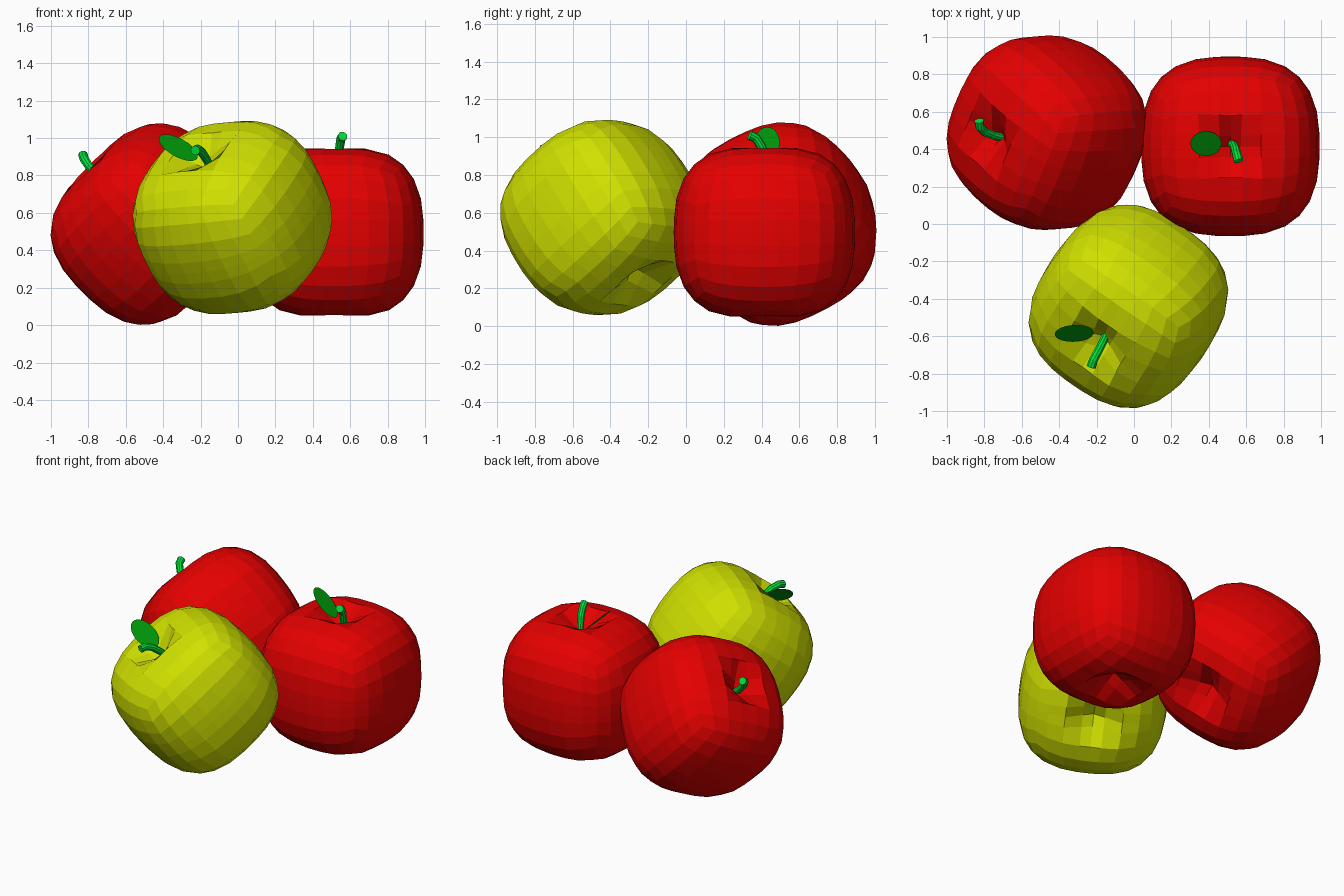
import bpy, bmesh, math
from mathutils import Vector, Matrix

if "Cube" in bpy.data.objects:
    bpy.data.objects.remove(bpy.data.objects["Cube"])


def material(name, rgb):
    m = bpy.data.materials.new(name)
    m.diffuse_color = (*rgb, 1)
    m.use_nodes = True
    m.node_tree.nodes["Principled BSDF"].inputs["Base Color"].default_value = m.diffuse_color
    return m


RED = material("apple red", (0.78, 0.0, 0.0))
YELLOW = material("apple yellow green", (0.63, 0.75, 0.0))
STEM = material("stem green", (0.0, 0.75, 0.045))
LEAF = material("leaf green", (0.0, 0.3, 0.003))

GRID = [0, 0.15, 0.40, 0.69, 1]      # spacing of loops from face centre to edge


def add(name, mesh, mat, matrix):
    ob = bpy.data.objects.new(name, mesh)
    mesh.materials.clear()
    mesh.materials.append(mat)
    bpy.context.collection.objects.link(ob)
    ob.matrix_world = matrix
    return ob


def body_mesh():
    """Gridded cube puffed into a rounded block, dimpled at both poles."""
    bm = bmesh.new()
    bmesh.ops.create_cube(bm, size=2)
    bmesh.ops.subdivide_edges(bm, edges=bm.edges[:], cuts=7, use_grid_fill=True)
    power = 2.7
    for v in bm.verts:
        p = Vector([math.copysign(GRID[min(4, round(abs(c) * 4))], c) for c in v.co])
        p /= sum(abs(c) ** power for c in p) ** (1 / power)
        side = 1 if p.z > 0 else -1
        p = Vector((p.x * 0.477, p.y * 0.48, p.z * 0.467))
        r = math.hypot(p.x, p.y)
        if abs(p.z) > 0.3:
            if side > 0 and r < 0.3:         # the stem dimple is narrower
                k = 0.7 + r
                p.x, p.y, r = p.x * k, p.y * k, r * k
            width = 0.095 if side > 0 else 0.12
            p.z -= side * 0.14 * math.exp(-(r / width) ** 2)
        v.co = p
    me = bpy.data.meshes.new("apple_body")
    bm.to_mesh(me)
    bm.free()
    return me


def stem_mesh():
    """Bent tube rising out of the top dimple."""
    pts = [(0.0, 0.02, 0.29), (0.018, 0.005, 0.39), (0.028, -0.015, 0.455),
           (0.035, -0.045, 0.5), (0.045, -0.078, 0.515)]
    n = 10
    bm = bmesh.new()
    rings = []
    for i, p in enumerate(pts):
        t = Vector(pts[min(i + 1, len(pts) - 1)]) - Vector(pts[max(i - 1, 0)])
        t.normalize()
        s = t.cross(Vector((1, 0, 0))).normalized()
        q = s.cross(t)
        rad = 0.022 + 0.001 * i
        rings.append([bm.verts.new(Vector(p) + rad * (s * math.cos(k * math.tau / n)
                      + q * math.sin(k * math.tau / n))) for k in range(n)])
    for a, b in zip(rings, rings[1:]):
        for k in range(n):
            bm.faces.new((a[k], a[(k + 1) % n], b[(k + 1) % n], b[k]))
    bm.faces.new(rings[0])
    bm.faces.new(rings[-1])
    bmesh.ops.recalc_face_normals(bm, faces=bm.faces[:])
    me = bpy.data.meshes.new("stem")
    bm.to_mesh(me)
    bm.free()
    return me


def leaf_mesh():
    """Flat oval leaf, leaning up and away from the stem."""
    bm = bmesh.new()
    along = Vector((-0.083, 0, 0.082))
    mid = Vector((-0.13, 0.015, 0.477))
    n = 28
    bm.faces.new([bm.verts.new(mid + along * math.cos(k * math.tau / n)
                  + Vector((0, -0.066 * math.sin(k * math.tau / n), 0))) for k in range(n)])
    bm.normal_update()
    for f in bm.faces:
        if f.normal.z < 0:
            f.normal_flip()
    me = bpy.data.meshes.new("leaf")
    bm.to_mesh(me)
    bm.free()
    return me


def apple(prefix, mat, centre, axis, x_dir, leaf):
    z = Vector(axis).normalized()
    y = z.cross(Vector(x_dir)).normalized()
    x = y.cross(z)
    mw = Matrix.Translation(centre) @ Matrix((x, y, z)).transposed().to_4x4()
    add(prefix + "_body", body_mesh(), mat, mw)
    add(prefix + "_stem", stem_mesh(), STEM, mw)
    if leaf:
        add(prefix + "_leaf", leaf_mesh(), LEAF, mw)


# Upright red, tipped red, tipped yellow
apple("right_apple", RED, (0.515, 0.415, 0.495), (0, 0, 1), (1, 0, 0), True)
apple("left_apple", RED, (-0.465, 0.488, 0.54), (-0.7, -0.05, 0.7), (-0.604, 0.537, -0.577), False)
apple("front_apple", YELLOW, (-0.03, -0.44, 0.575), (-0.396, -0.479, 0.784), (0.833, -0.55, 0.047), True)
